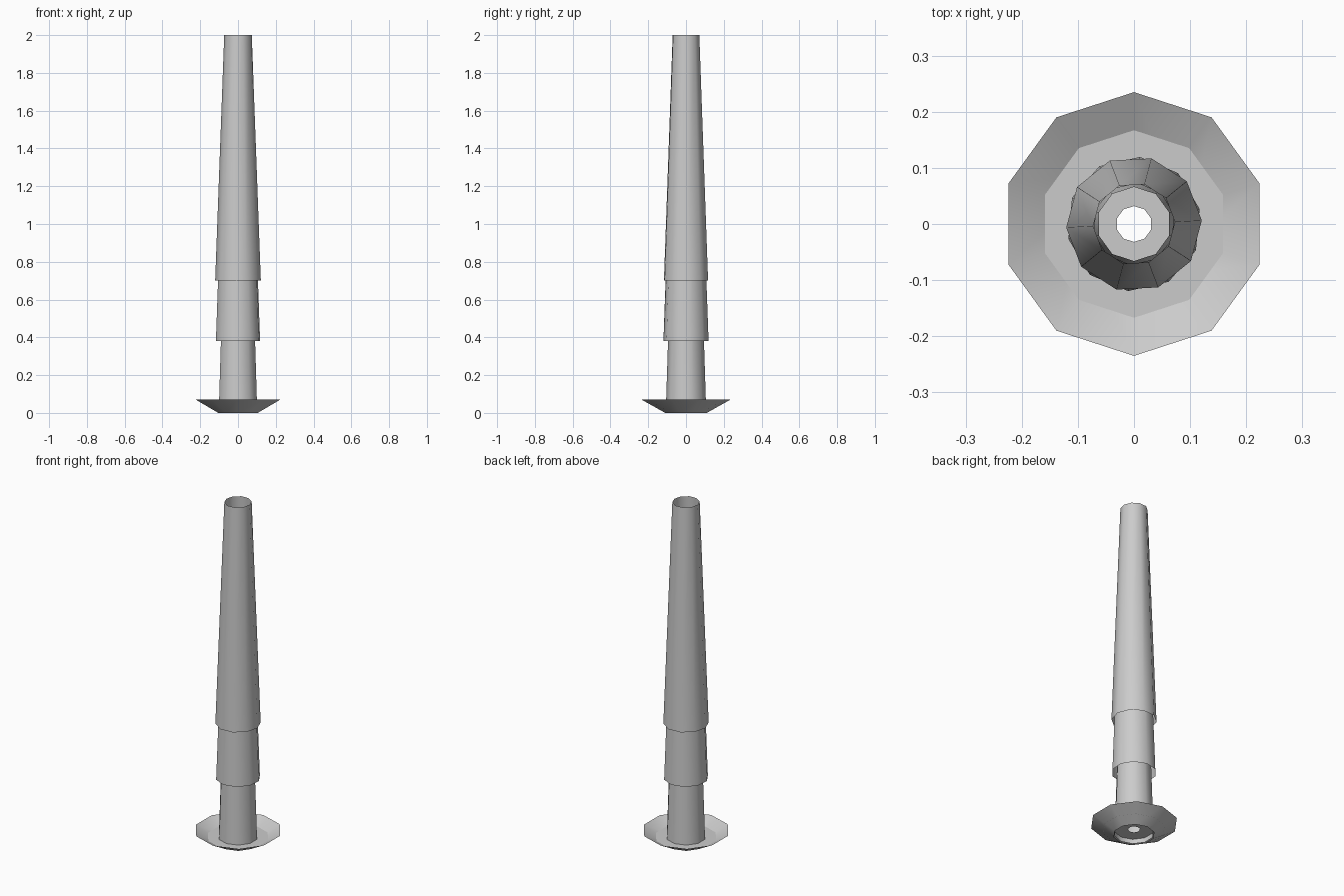
import bpy, bmesh, math

if "Cube" in bpy.data.objects:
    bpy.data.objects.remove(bpy.data.objects["Cube"])


def lathe(name, profile, start_deg, sides=10):
    """Revolve an open (radius, z) profile into a thin low-poly shell."""
    bm = bmesh.new()
    rings = []
    for r, z in profile:
        ring = []
        for i in range(sides):
            a = math.radians(start_deg) + math.tau * i / sides
            ring.append(bm.verts.new((r * math.cos(a), r * math.sin(a), z)))
        rings.append(ring)
    for low, high in zip(rings, rings[1:]):
        for i in range(sides):
            j = (i + 1) % sides
            bm.faces.new((low[i], low[j], high[j], high[i]))
    mesh = bpy.data.meshes.new(name)
    bm.to_mesh(mesh)
    bm.free()
    obj = bpy.data.objects.new(name, mesh)
    bpy.context.collection.objects.link(obj)
    bpy.ops.object.select_all(action='DESELECT')
    obj.select_set(True)
    bpy.context.view_layer.objects.active = obj
    bpy.ops.object.shade_smooth_by_angle(angle=math.radians(40))
    return obj


# Flared saucer at the foot
lathe("base_saucer", [(0.11, 0), (0.235, 0.07)], 90)

# Flat washer inside the saucer, with a small centre hole
lathe("base_washer", [(0.168, 0.032), (0.032, 0.032)], 90)

# Three nested tapering tubes, open at both ends, each turned a little
tubes = [
    ("lower_tube", 0.107, 0.066, 0.005, 1.30, 90),
    ("middle_tube", 0.12, 0.073, 0.38, 1.68, 13),
    ("upper_tube", 0.121, 0.073, 0.70, 2.00, 3),
]
for name, r_bottom, r_top, z_bottom, z_top, turn in tubes:
    lathe(name, [(r_bottom, z_bottom), (r_top, z_top)], turn)
